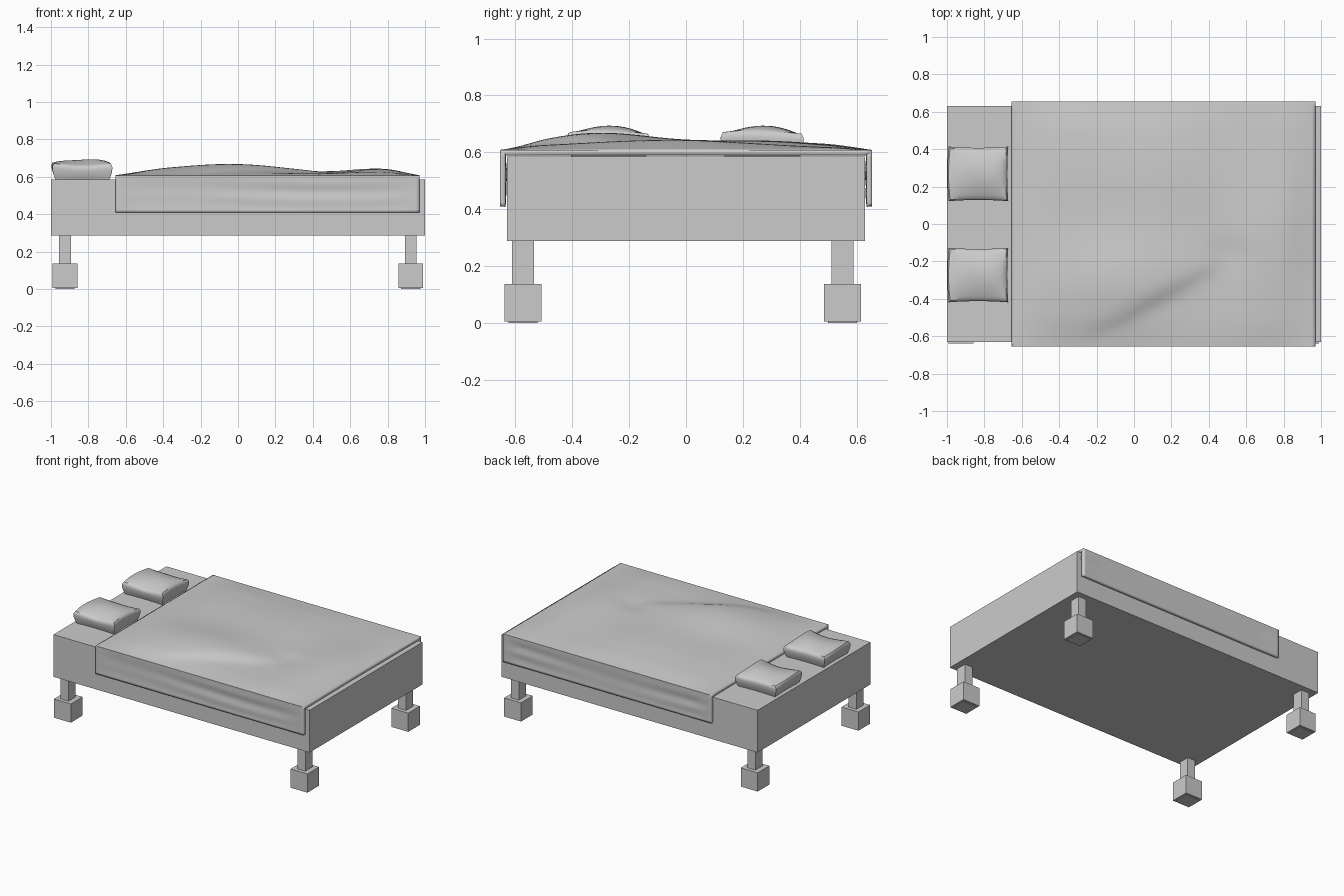
import bpy, bmesh
from math import sin, exp, tanh, radians, pi

if "Cube" in bpy.data.objects:
    bpy.data.objects.remove(bpy.data.objects["Cube"])


def finish(name, bm, smooth=False):
    mesh = bpy.data.meshes.new(name)
    bm.to_mesh(mesh)
    bm.free()
    obj = bpy.data.objects.new(name, mesh)
    bpy.context.collection.objects.link(obj)
    if smooth:
        bpy.ops.object.select_all(action='DESELECT')
        obj.select_set(True)
        bpy.context.view_layer.objects.active = obj
        bpy.ops.object.shade_smooth_by_angle(angle=radians(40))
    return obj


def box(name, lo, hi, pad=False):
    bm = bmesh.new()
    bmesh.ops.create_cube(bm, size=1)
    for v in bm.verts:
        v.co = [a + (c + 0.5) * (b - a) for a, b, c in zip(lo, hi, v.co)]
    if pad:  # small raised pad under the foot
        bm.normal_update()
        face = min(bm.faces, key=lambda f: f.normal.z)
        bmesh.ops.inset_region(bm, faces=[face], thickness=0.02)
        new = bmesh.ops.extrude_face_region(bm, geom=[face])["geom"]
        bmesh.ops.translate(bm, vec=(0, 0, -lo[2]),
                            verts=[g for g in new if isinstance(g, bmesh.types.BMVert)])
        bmesh.ops.delete(bm, geom=[face], context='FACES_ONLY')
    return finish(name, bm)


# Mattress block
box("bed_base", (-1, -0.63, 0.287), (1, 0.63, 0.585))

# Legs with wider block feet
for xn, x in (("head", -0.925), ("foot", 0.923)):
    for yn, y in (("front", -0.573), ("back", 0.551)):
        box(f"{xn}_{yn}_leg", (x - 0.031, y - 0.039, 0.13), (x + 0.031, y + 0.039, 0.29))
        box(f"{xn}_{yn}_foot_block", (x - 0.066, y - 0.065, 0.004),
            (x + 0.066, y + 0.065, 0.136), pad=True)

# Blanket: rumpled top with two hanging sides
X0, X1, HALF, HEM = -0.655, 0.97, 0.655, 0.41


def bump(x, y, cx, cy, rx, ry):
    return exp(-((x - cx) / rx) ** 2 - ((y - cy) / ry) ** 2)


def top_height(x, y):
    ey = min(1, (HALF - abs(y)) / 0.17)
    ex = min(1, (x - X0) / 0.3, (X1 - x) / 0.2)
    edge = (ex * (2 - ex)) * (ey * (2 - ey))
    d = -0.495 * (x + 0.3) + 0.869 * (y + 0.65)   # distance from diagonal fold
    fold = 0.65 + 0.35 * tanh(d / 0.045)
    h = 0.052 * bump(x, y, -0.05, -0.3, 0.5, 0.28) * fold
    h += 0.026 * bump(x, y, -0.1, 0.25, 0.6, 0.33)
    h += 0.024 * bump(x, y, 0.75, -0.1, 0.22, 0.45)
    h -= 0.010 * bump(x, y, 0.5, -0.15, 0.1, 0.08)
    h += 0.003 * sin(6 * x + 2 * y) * sin(5 * y - 3 * x + 1) + 0.006
    return 0.608 + edge * h


def side_fold(x, t, s):
    ends = min(1, (x - X0) / 0.15, (X1 - x) / 0.15)
    wave = sin(4 * pi * t + 0.8 * sin(3.1 * x + s)) * (0.6 + 0.4 * sin(4 * x + 2 * s))
    return 0.0035 * ends * sin(pi * t) * (1 + wave)


NX, NY, NS = 80, 64, 14
bm = bmesh.new()
rows = []
for i in range(NX + 1):
    x = X0 + (X1 - X0) * i / NX
    row = []
    ztop = top_height(x, HALF)
    for j in range(NS):
        t = j / NS
        row.append((x, -HALF + side_fold(x, t, 0), HEM + (ztop - HEM) * t))
    for j in range(NY + 1):
        y = -HALF + 2 * HALF * j / NY
        row.append((x, y, top_height(x, y)))
    for j in range(NS - 1, -1, -1):
        t = j / NS
        row.append((x, HALF - side_fold(x, t, 2), HEM + (ztop - HEM) * t))
    rows.append([bm.verts.new(p) for p in row])
for a, b in zip(rows, rows[1:]):
    for j in range(len(a) - 1):
        bm.faces.new((a[j], b[j], b[j + 1], a[j + 1]))
blanket = finish("blanket", bm, smooth=True)
solid = blanket.modifiers.new("thickness", 'SOLIDIFY')
solid.thickness = 0.02
solid.offset = -1
blanket.modifiers.move(len(blanket.modifiers) - 1, 0)


# Pillows: tapered cushions with pinched sides and a domed top
def pillow(name, cx, cy):
    bm = bmesh.new()
    bmesh.ops.create_cube(bm, size=2)
    bmesh.ops.subdivide_edges(bm, edges=bm.edges[:], cuts=13, use_grid_fill=True)
    for v in bm.verts:
        a, b, c = v.co
        t = (c + 1) / 2
        s = 0.9 + 0.1 * sin(min(1, t / 0.75) * pi / 2)
        if t > 0.75:
            s -= 0.06 * ((t - 0.75) / 0.25) ** 2
        px = s * (1 - 0.035 * (1 - b * b)) * a
        py = s * (1 - 0.045 * (1 - a * a)) * b
        if a < 0:   # head side bulges instead of pinching
            px += 0.09 * a * (1 - b * b) * t
        dome = 0.075 + 0.031 * (1 - b * b) * (1 - 0.5 * a ** 4) + 0.008 * a * a * b * b
        dome += 0.003 * sin(3 * a + 2 * b)
        v.co = (cx + 0.16 * px, cy + 0.146 * py, 0.585 + t * dome)
    finish(name, bm, smooth=True)


pillow("front_pillow", -0.832, -0.273)
pillow("back_pillow", -0.832, 0.268)
